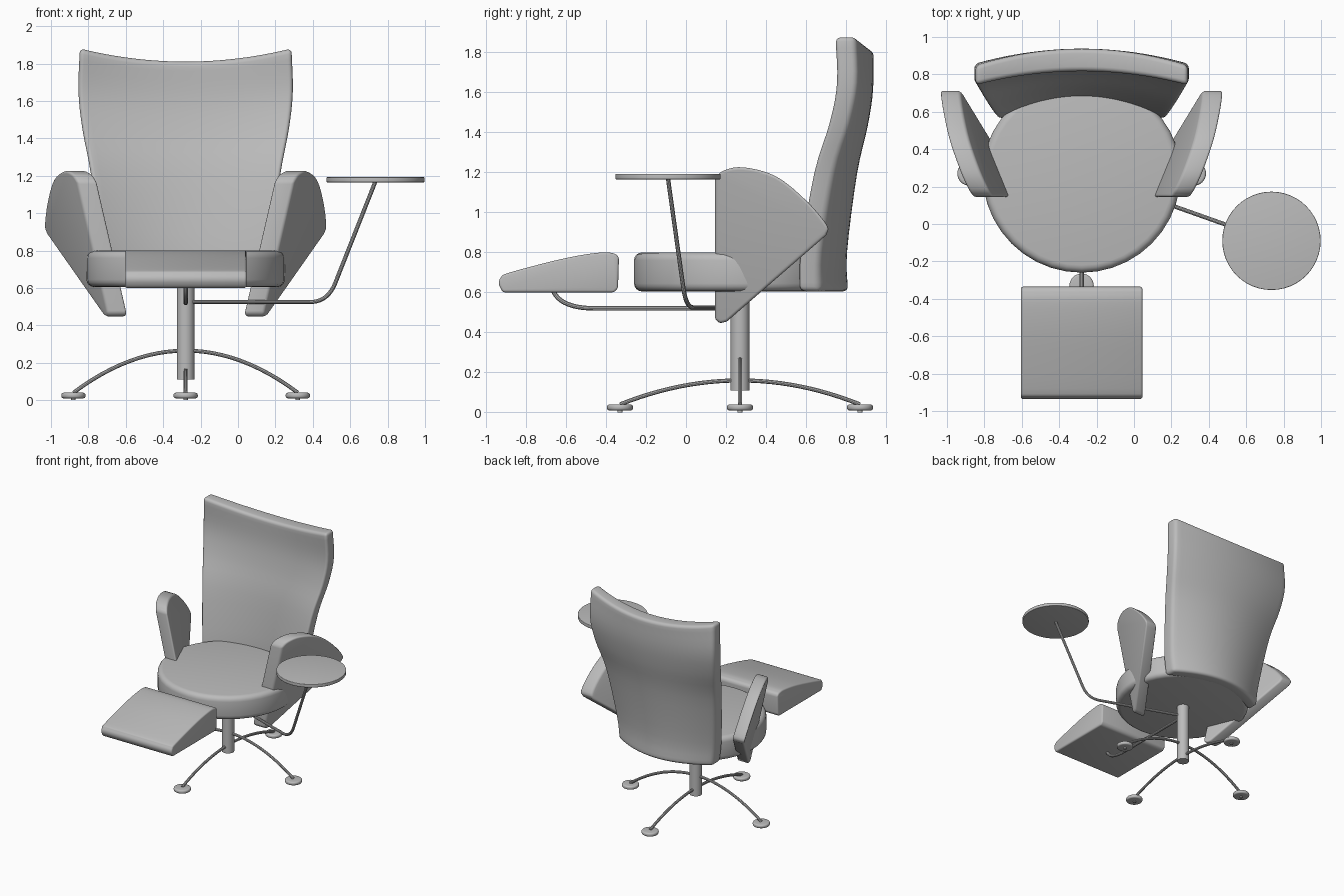
import bpy, bmesh, math
from mathutils import Vector

cube = bpy.data.objects.get("Cube")
if cube:
    bpy.data.objects.remove(cube, do_unlink=True)

CX, CY = -0.28, 0.27          # pedestal axis

grey = bpy.data.materials.new("plain_grey")
grey.use_nodes = True
grey.diffuse_color = (0.5, 0.5, 0.5, 1)
grey.node_tree.nodes["Principled BSDF"].inputs["Base Color"].default_value = (0.5, 0.5, 0.5, 1)


def finish(obj, bevel=0, segments=4):
    """Material, rounded edges and smooth shading for a part."""
    obj.data.materials.clear()
    obj.data.materials.append(grey)
    bpy.ops.object.select_all(action='DESELECT')
    obj.select_set(True)
    bpy.context.view_layer.objects.active = obj
    if bevel:
        mod = obj.modifiers.new("rounding", 'BEVEL')
        mod.width, mod.segments = bevel, segments
        mod.limit_method, mod.angle_limit = 'ANGLE', math.radians(40)
        bpy.ops.object.modifier_apply(modifier=mod.name)
    bpy.ops.object.shade_smooth_by_angle(angle=math.radians(35))


def from_bmesh(name, bm, bevel=0, segments=4):
    bmesh.ops.recalc_face_normals(bm, faces=bm.faces)
    mesh = bpy.data.meshes.new(name)
    bm.to_mesh(mesh)
    bm.free()
    obj = bpy.data.objects.new(name, mesh)
    bpy.context.collection.objects.link(obj)
    finish(obj, bevel, segments)
    return obj


def smooth_path(points, steps):
    """Catmull-Rom samples through the points."""
    p = [Vector(q) for q in points]
    p = [2 * p[0] - p[1]] + p + [2 * p[-1] - p[-2]]
    out = []
    for a, b, c, d in zip(p, p[1:], p[2:], p[3:]):
        for i in range(steps):
            t = i / steps
            out.append(0.5 * (2 * b + (c - a) * t + (2 * a - 5 * b + 4 * c - d) * t ** 2
                              + (3 * b - a - 3 * c + d) * t ** 3))
    return out + [p[-2]]


def prism(name, outline, low, high, bevel, segments=4):
    """Join two copies of an outline, placed by the functions low and high."""
    bm = bmesh.new()
    a = [bm.verts.new(low(*p)) for p in outline]
    b = [bm.verts.new(high(*p)) for p in outline]
    bm.faces.new(a)
    bm.faces.new(b)
    for i in range(len(a)):
        bm.faces.new((a[i - 1], a[i], b[i], b[i - 1]))
    return from_bmesh(name, bm, bevel, segments)


def disc(name, x, y, z0, z1, radius, bevel=0, sides=32):
    bpy.ops.mesh.primitive_cylinder_add(vertices=sides, radius=radius, depth=z1 - z0,
                                        location=(x, y, (z0 + z1) / 2))
    obj = bpy.context.object
    obj.name = name
    finish(obj, bevel)


def rod(name, points, radius):
    curve = bpy.data.curves.new(name, 'CURVE')
    curve.dimensions = '3D'
    curve.bevel_depth, curve.bevel_resolution = radius, 3
    curve.use_fill_caps = True
    spline = curve.splines.new('POLY')
    spline.points.add(len(points) - 1)
    for sp, p in zip(spline.points, points):
        sp.co = (*p, 1)
    obj = bpy.data.objects.new(name, curve)
    bpy.context.collection.objects.link(obj)
    bpy.ops.object.select_all(action='DESELECT')
    obj.select_set(True)
    bpy.context.view_layer.objects.active = obj
    bpy.ops.object.convert(target='MESH')
    finish(bpy.context.object)


def bent(a, corner, b, reach_a, reach_b):
    """Two straight runs joined by a rounded corner."""
    a, k, b = Vector(a), Vector(corner), Vector(b)
    p, q = k + (a - k).normalized() * reach_a, k + (b - k).normalized() * reach_b
    arc = [p * (1 - t) ** 2 + k * 2 * t * (1 - t) + q * t * t for t in (i / 10 for i in range(11))]
    return [a] + arc + [b]


# Base: post, two crossing arched legs, four feet
disc("post", CX, CY, 0.11, 0.61, 0.047)
SPAN = 0.6
steps = [i / 12 for i in range(-12, 13)]
rod("side_leg_arch", [(CX + SPAN * t, CY, 0.265 - 0.225 * t * t) for t in steps], 0.011)
rod("long_leg_arch", [(CX, CY + SPAN * t, 0.16 - 0.12 * t * t) for t in steps], 0.011)
for label, dx, dy in (("left", 1, 0), ("right", -1, 0), ("front", 0, -1), ("back", 0, 1)):
    x, y = CX + SPAN * dx, CY + SPAN * dy
    disc(label + "_foot", x, y, 0.01, 0.04, 0.065, 0.012)
    disc(label + "_foot_pin", x, y, 0, 0.02, 0.012, sides=12)

# Seat: round cushion, a little shallower at the rear
ring = []
for i in range(40):
    a = math.tau * i / 40
    ring.append((CX + 0.53 * math.cos(a), CY + (0.5 if math.sin(a) > 0 else 0.53) * math.sin(a)))
prism("seat", ring, lambda x, y: (x, y, 0.605), lambda x, y: (x, y, 0.8), 0.04)

# Backrest: curved shell; keys are height, edge y, half width, bulge
keys = smooth_path([(0.605, 0.56, 0.43, 0.13), (0.8, 0.565, 0.455, 0.12), (1.2, 0.635, 0.505, 0.10),
                    (1.45, 0.713, 0.552, 0.075), (1.65, 0.75, 0.573, 0.065),
                    (1.88, 0.742, 0.566, 0.075)], 4)
COLS = 20
bm = bmesh.new()
front, back = [], []
for z, y, w, bulge in keys:
    rise = (z - 0.605) / 1.275
    f_row, b_row = [], []
    for i in range(COLS + 1):
        u = 2 * i / COLS - 1
        belly = 1 - u * u
        height = z - 0.07 * belly * rise ** 3
        yf = y + bulge * belly
        f_row.append(bm.verts.new((CX + w * u, yf, height)))
        b_row.append(bm.verts.new((CX + w * u, yf + 0.105 + 0.015 * belly, height)))
    front.append(f_row)
    back.append(b_row)
for grid in (front, back):
    for r, s in zip(grid, grid[1:]):
        for i in range(COLS):
            bm.faces.new((r[i], r[i + 1], s[i + 1], s[i]))
for k in (0, -1):
    for i in range(COLS):
        bm.faces.new((front[k][i], front[k][i + 1], back[k][i + 1], back[k][i]))
    for j in range(len(front) - 1):
        bm.faces.new((front[j][k], front[j + 1][k], back[j + 1][k], back[j][k]))
from_bmesh("backrest", bm, 0.025)

# Armrests: fan-shaped pads leaning outward, mirrored about the post
crown = smooth_path([(0.145, 1.17), (0.19, 1.21), (0.29, 1.225), (0.45, 1.18), (0.6, 1.06),
                     (0.705, 0.935), (0.7, 0.885)], 4)
pad = [tuple(p) for p in crown] + [(0.205, 0.455), (0.17, 0.445), (0.145, 0.465)]


def lean(side, offset):
    return lambda y, z: (CX + side * (0.315 + offset + 0.23 * (z - 0.47) + 0.41 * (y - 0.15)), y, z)


for label, side in (("left", 1), ("right", -1)):
    prism(label + "_armrest", pad, lean(side, 0), lean(side, 0.107), 0.022)

# Footrest: wedge cushion on a bent rod
top = smooth_path([(-0.35, 0.793), (-0.42, 0.8), (-0.6, 0.772), (-0.88, 0.7), (-0.925, 0.675),
                   (-0.935, 0.64), (-0.915, 0.6)], 4)
wedge = [tuple(p) for p in top] + [(-0.36, 0.6), (-0.34, 0.62), (-0.335, 0.775)]
prism("footrest", wedge, lambda y, z: (-0.605, y, z), lambda y, z: (0.045, y, z), 0.012, 3)
rod("footrest_rod", bent((CX, -0.67, 0.62), (CX, -0.62, 0.52), (CX, CY, 0.52), 0.09, 0.17), 0.012)

# Side table: round top on a bent rod
TX, TY = 0.735, -0.09
disc("table_top", TX, TY, 1.165, 1.192, 0.263, 0.004, sides=48)
kx = 0.48
ky = CY + (TY - CY) * (kx - CX) / (TX - CX)
rod("table_rod", bent((TX, TY, 1.17), (kx, ky, 0.525), (CX, CY, 0.525), 0.11, 0.1), 0.011)
